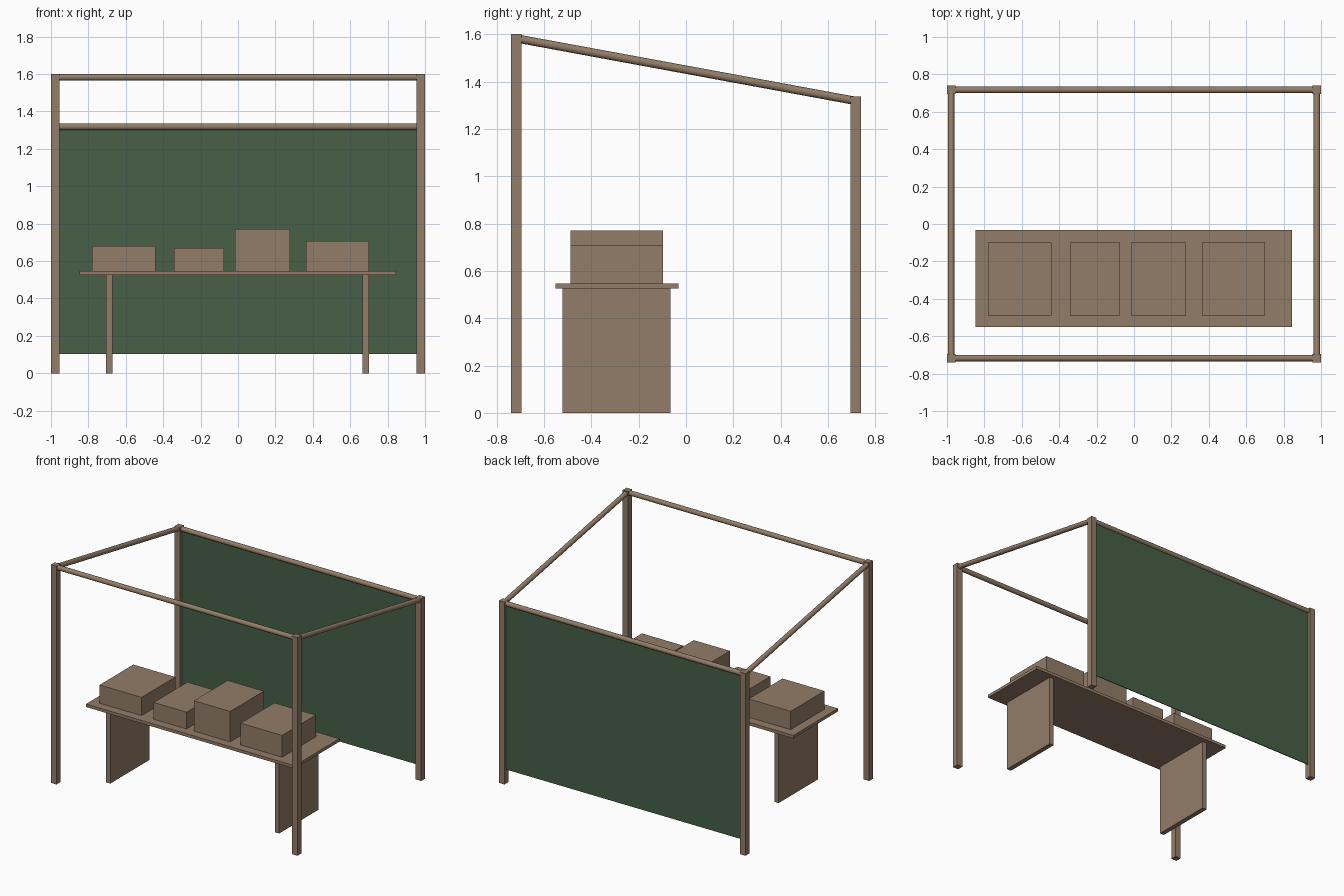
import bpy
from math import radians
from mathutils import Vector

cube = bpy.data.objects.get("Cube")
if cube:
    bpy.data.objects.remove(cube, do_unlink=True)


def make_material(name, rgb):
    mat = bpy.data.materials.new(name)
    mat.use_nodes = True
    mat.diffuse_color = (*rgb, 1)
    mat.node_tree.nodes["Principled BSDF"].inputs["Base Color"].default_value = (*rgb, 1)
    return mat


wood = make_material("brown wood", (0.29, 0.205, 0.138))
cloth = make_material("green cloth", (0.063, 0.116, 0.063))


def box(name, x, y, z, mat=wood):
    """Box spanning the given (low, high) ranges."""
    spans = (x, y, z)
    bpy.ops.mesh.primitive_cube_add(size=1, location=[sum(s) / 2 for s in spans])
    obj = bpy.context.object
    obj.name = name
    obj.scale = [s[1] - s[0] for s in spans]
    bpy.ops.object.transform_apply(location=False, rotation=False)
    obj.data.materials.append(mat)


def pole(name, start, end, radius=0.0175):
    """Round rail between two points."""
    a, b = Vector(start), Vector(end)
    bpy.ops.mesh.primitive_cylinder_add(vertices=24, radius=radius,
                                        depth=(b - a).length, location=(a + b) / 2)
    obj = bpy.context.object
    obj.name = name
    obj.rotation_euler = (b - a).to_track_quat("Z", "Y").to_euler()
    obj.data.materials.append(wood)
    bpy.ops.object.shade_smooth_by_angle(angle=radians(40))


# Frame: square posts, tall at the front and lower at the back
half = 0.0225
px, py = 1 - half, 0.717
front_z, back_z = 1.582, 1.318
for side, sx in (("left", 1), ("right", -1)):
    x = sx * px
    for end, y, top in (("front", -py, 1.6), ("back", py, 1.336)):
        box(f"{end}_{side}_post", (x - half, x + half), (y - half, y + half), (0, top))
    pole(f"{side}_sloping_rail", (x, -py, front_z), (x, py, back_z))

# Cross rails
pole("front_rail", (-px, -py, front_z), (px, -py, front_z))
pole("back_rail", (-px, py, back_z), (px, py, back_z))

# Cloth screen hung from the back rail
box("back_screen", (-0.96, 0.96), (py - 0.003, py + 0.003), (0.102, back_z), cloth)

# Table: board top on two panel legs
box("table_top", (-0.848, 0.845), (-0.551, -0.032), (0.525, 0.547))
for side, x in (("left", 0.682), ("right", -0.688)):
    box(f"{side}_table_leg", (x - 0.0175, x + 0.0175), (-0.522, -0.066), (0, 0.525))

# Goods boxes in a row on the table
for i, (low, high, top) in enumerate(((-0.781, -0.44, 0.681), (-0.342, -0.075, 0.67),
                                      (-0.015, 0.279, 0.77), (0.364, 0.7, 0.707))):
    box(f"goods_box_{i + 1}", (low, high), (-0.489, -0.098), (0.547, top))
